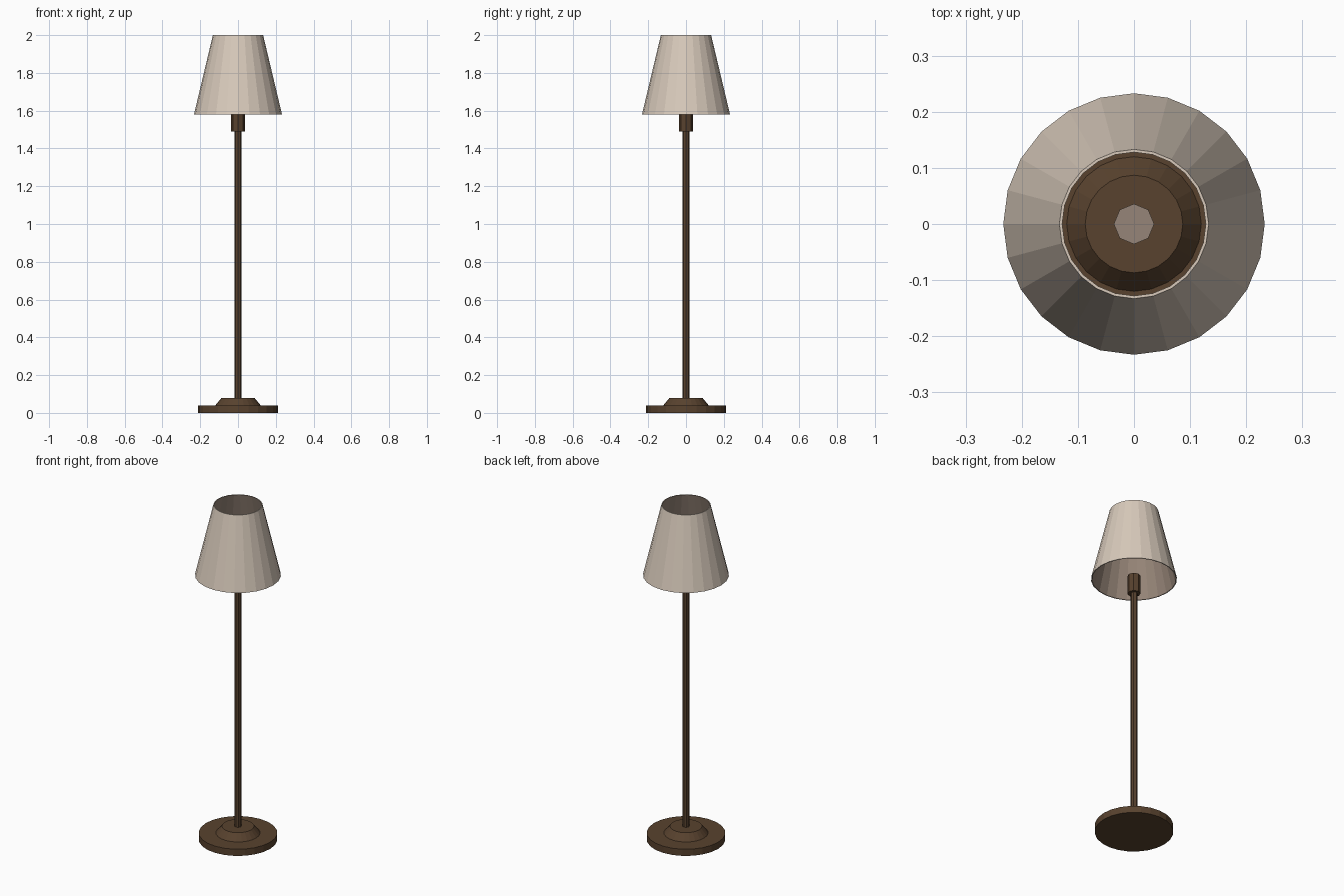
import bpy, bmesh, math

if "Cube" in bpy.data.objects:
    bpy.data.objects.remove(bpy.data.objects["Cube"])


def material(name, rgb):
    """Flat colour given as 0-255 sRGB, stored as linear."""
    m = bpy.data.materials.new(name)
    lin = [((c / 255 + 0.055) / 1.055) ** 2.4 for c in rgb]
    m.diffuse_color = (*lin, 1.0)
    m.use_nodes = True
    m.node_tree.nodes["Principled BSDF"].inputs["Base Color"].default_value = m.diffuse_color
    return m


BRONZE = material("dark_bronze", (88, 66, 46))
FABRIC = material("cream_fabric", (216, 202, 187))
LINING = material("shade_lining", (150, 133, 120))


def lathe(name, profile, sides, mats, closed=False, rule=None):
    """Revolve (radius, z) points about z; open profiles are capped at both ends."""
    bm = bmesh.new()
    rings = []
    for r, z in profile:
        rings.append([bm.verts.new((r * math.cos(2 * math.pi * i / sides),
                                    r * math.sin(2 * math.pi * i / sides), z))
                      for i in range(sides)])
    pairs = list(zip(rings, rings[1:]))
    if closed:
        pairs.append((rings[-1], rings[0]))
    for a, b in pairs:
        for i in range(sides):
            j = (i + 1) % sides
            bm.faces.new((a[i], a[j], b[j], b[i]))
    if not closed:
        bm.faces.new(rings[0][::-1])
        bm.faces.new(rings[-1])
    bm.normal_update()
    if rule:
        for f in bm.faces:
            f.material_index = rule(f)
    me = bpy.data.meshes.new(name)
    bm.to_mesh(me)
    bm.free()
    for m in mats:
        me.materials.append(m)
    ob = bpy.data.objects.new(name, me)
    bpy.context.collection.objects.link(ob)
    return ob


# Round foot with a raised, tapered collar
lathe("base", [(0.213, 0), (0.213, 0.04), (0.12, 0.04), (0.087, 0.08)], 24, [BRONZE])

# Slim octagonal pole
lathe("pole", [(0.019, 0.07), (0.019, 1.50)], 8, [BRONZE])

# Bulb socket, with a pale top face
lathe("socket", [(0.036, 1.49), (0.036, 1.60)], 8, [BRONZE, LINING],
      rule=lambda f: 1 if f.normal.z > 0.9 else 0)


# Open tapered shade: outside and rims cream, inside lining
def inside(f):
    c = f.calc_center_median()
    radial = f.normal.x * c.x + f.normal.y * c.y
    return 1 if radial < -0.01 else 0


lathe("lampshade", [(0.233, 1.58), (0.133, 2.0), (0.128, 2.0), (0.228, 1.58)],
      24, [FABRIC, LINING], closed=True, rule=inside)
